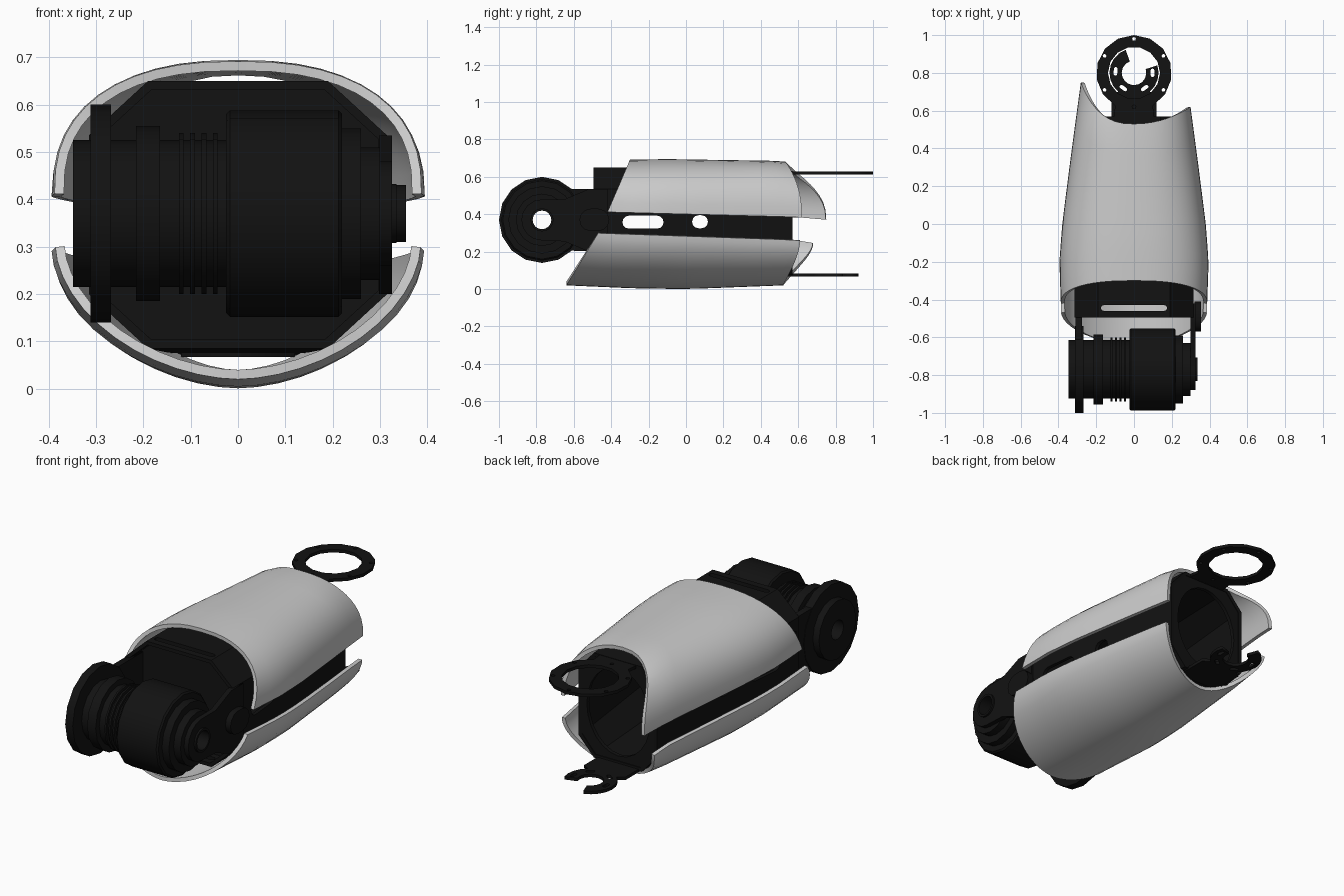
import bpy, bmesh, math
from mathutils import Matrix

if "Cube" in bpy.data.objects:
    bpy.data.objects.remove(bpy.data.objects["Cube"], do_unlink=True)


def material(name, rgb):
    m = bpy.data.materials.new(name)
    m.use_nodes = True
    m.diffuse_color = (*rgb, 1)
    m.node_tree.nodes["Principled BSDF"].inputs["Base Color"].default_value = (*rgb, 1)
    return m


BLACK = material("black metal", (0.006, 0.006, 0.006))
GREY = material("light grey cover", (0.6, 0.6, 0.6))

# local plate axes to model axes
FLAT = Matrix.Identity(4)
SIDE = Matrix(((0, 0, 1, 0), (1, 0, 0, 0), (0, 1, 0, 0), (0, 0, 0, 1)))
FRONT = Matrix(((1, 0, 0, 0), (0, 0, -1, 0), (0, 1, 0, 0), (0, 0, 0, 1)))


def activate(ob):
    bpy.ops.object.select_all(action='DESELECT')
    ob.select_set(True)
    bpy.context.view_layer.objects.active = ob


def apply_modifiers(ob):
    activate(ob)
    for m in list(ob.modifiers):
        bpy.ops.object.modifier_apply(modifier=m.name)


def finish(name, bm, mat):
    me = bpy.data.meshes.new(name)
    bm.to_mesh(me)
    bm.free()
    ob = bpy.data.objects.new(name, me)
    bpy.context.collection.objects.link(ob)
    me.materials.append(mat)
    return ob


def arc(cx, cy, r, a0, a1, n):
    """Points on an arc, angles in degrees, both ends included."""
    return [(cx + r * math.cos(math.radians(a0 + (a1 - a0) * i / n)),
             cy + r * math.sin(math.radians(a0 + (a1 - a0) * i / n))) for i in range(n + 1)]


def circle(cx, cy, r, n=16):
    return arc(cx, cy, r, 0, 360, n)[:-1]


def stadium(cx, cy, length, width, angle=0):
    """Round-ended slot outline."""
    r, d = width / 2, (length - width) / 2
    pts = arc(d, 0, r, -90, 90, 6) + arc(-d, 0, r, 90, 270, 6)
    c, s = math.cos(math.radians(angle)), math.sin(math.radians(angle))
    return [(cx + x * c - y * s, cy + x * s + y * c) for x, y in pts]


def plate(name, loops, lo, hi, axes=FLAT, mat=BLACK):
    """Flat plate: first loop is the outline, the others are holes."""
    cu = bpy.data.curves.new(name, 'CURVE')
    cu.dimensions, cu.fill_mode, cu.extrude = '2D', 'BOTH', (hi - lo) / 2
    for loop in loops:
        sp = cu.splines.new('POLY')
        sp.points.add(len(loop) - 1)
        for p, (x, y) in zip(sp.points, loop):
            p.co = (x, y, 0, 1)
        sp.use_cyclic_u = True
    ob = bpy.data.objects.new(name, cu)
    bpy.context.collection.objects.link(ob)
    activate(ob)
    bpy.ops.object.convert(target='MESH')
    ob = bpy.context.view_layer.objects.active
    ob.name = name
    me = ob.data
    me.transform(axes @ Matrix.Translation((0, 0, (lo + hi) / 2)))
    bm = bmesh.new()
    bm.from_mesh(me)
    bmesh.ops.remove_doubles(bm, verts=bm.verts, dist=1e-5)
    bmesh.ops.recalc_face_normals(bm, faces=bm.faces)
    bm.to_mesh(me)
    bm.free()
    me.materials.clear()
    me.materials.append(mat)
    return ob


def table(y, pts):
    """Linear interpolation through (y, value) points."""
    for (a, va), (b, vb) in zip(pts, pts[1:]):
        if y <= b:
            return va + (vb - va) * max(0, (y - a) / (b - a))
    return pts[-1][1]


# ---- grey covers ----
WIDTH = [(-0.64, 0.38), (-0.2, 0.395), (0, 0.38), (0.3, 0.342), (0.6, 0.302), (0.76, 0.28)]


def cover(name, power, lip, crown, start, end, nu=24, nv=10):
    """Arched cover; a runs across (-1..1), h from lip (0) to crown (1)."""
    bm = bmesh.new()
    grid = []
    for i in range(nu + 1):
        t = math.pi * i / nu
        a = -math.copysign(abs(math.cos(t)) ** (2 / power), math.cos(t))
        h = max(0, math.sin(t)) ** (2 / power)
        row = []
        for j in range(nv + 1):
            y = start(h) + (end(a) - start(h)) * j / nv
            z = table(y, lip) + (table(y, crown) - table(y, lip)) * h
            row.append(bm.verts.new((a * table(y, WIDTH), y, z)))
        grid.append(row)
    for i in range(nu):
        for j in range(nv):
            bm.faces.new((grid[i][j], grid[i][j + 1], grid[i + 1][j + 1], grid[i + 1][j]))
    bm.normal_update()
    bm.faces.ensure_lookup_table()
    outward = 1 if crown[0][1] > lip[0][1] else -1
    if bm.faces[(nu // 2) * nv + 2].normal.z * outward < 0:
        bmesh.ops.reverse_faces(bm, faces=bm.faces)
    ob = finish(name, bm, GREY)
    m = ob.modifiers.new("thickness", 'SOLIDIFY')
    m.thickness, m.offset = 0.02, -1
    apply_modifiers(ob)
    bpy.ops.object.shade_smooth_by_angle(angle=math.radians(35))


cover("upper_cover", 2.4, [(-0.42, 0.412), (0.6, 0.385), (0.75, 0.372)],
      [(-0.4, 0.69), (-0.1, 0.695), (0.52, 0.685), (0.6, 0.66), (0.75, 0.64)],
      lambda h: -0.42 + 0.12 * h,
      lambda a: 0.53 + (0.22 * abs(a) ** 2.5 if a < 0 else 0.09 * a * a))
cover("lower_cover", 1.8, [(-0.5, 0.30), (0.6, 0.262), (0.7, 0.24)],
      [(-0.64, 0.02), (-0.3, 0.005), (0, 0.0), (0.52, 0.02), (0.7, 0.05)],
      lambda h: -0.47 - 0.17 * h,
      lambda a: 0.52 + (0.16 if a < 0 else 0.09) * a * a)


# ---- hollow eight-sided frame ----
def octagon(w, c, z0, z1, d):
    return [(w, z0 + d), (w, z1 - d), (c, z1), (-c, z1),
            (-w, z1 - d), (-w, z0 + d), (-c, z0), (c, z0)]


bm = bmesh.new()
rings = [[bm.verts.new((x, y, z)) for x, z in octagon(*s)] for y, s in (
    (-0.495, (0.315, 0.19, 0.085, 0.65, 0.115)),
    (-0.3, (0.315, 0.19, 0.085, 0.65, 0.115)),
    (0.57, (0.23, 0.14, 0.075, 0.63, 0.10)))]
for r0, r1 in zip(rings, rings[1:]):
    for k in range(8):
        bm.faces.new((r0[k], r0[k - 1], r1[k - 1], r1[k]))
bmesh.ops.recalc_face_normals(bm, faces=bm.faces)
frame = finish("frame", bm, BLACK)
m = frame.modifiers.new("thickness", 'SOLIDIFY')
m.thickness, m.offset = 0.02, -1
cutters = [plate("side_slot_cutter", [stadium(-0.23, 0.358, 0.22, 0.07)], -1, 1, SIDE),
           plate("side_hole_cutter", [stadium(0.075, 0.36, 0.085, 0.07)], -1, 1, SIDE),
           plate("pin_hole_cutter", [circle(-0.465, 0.46, 0.01, 8)], -1, 1, SIDE),
           plate("top_slot_cutter", [stadium(0, -0.445, 0.35, 0.03)], -1, 1, FLAT)]
for c in cutters:
    c.hide_render = True
    b = frame.modifiers.new("cut", 'BOOLEAN')
    b.object, b.operation, b.solver = c, 'DIFFERENCE', 'EXACT'
apply_modifiers(frame)
for c in cutters:
    bpy.data.objects.remove(c, do_unlink=True)

# frame bulkheads
plate("front_bulkhead", [octagon(0.305, 0.185, 0.095, 0.64, 0.115)], 0.38, 0.40, FRONT)
plate("rear_bulkhead", [octagon(0.225, 0.135, 0.08, 0.625, 0.10),
                        [(x, 0.35 + y * 1.25) for x, y in circle(0, 0, 0.185, 24)]],
      -0.565, -0.545, FRONT)

# ---- rear mounting ring and fork ----
ring_holes = [circle(*p, 0.01, 8) for p in arc(0, 0.8, 0.18, 30, 330, 5)]
plate("rear_ring", [arc(0, 0.8, 0.2, -60, 240, 12) + [(-0.11, 0.53), (0.11, 0.53)],
                    circle(0, 0.8, 0.138, 14)] + ring_holes, 0.612, 0.628)
fork = (arc(0, 0.8, 0.13, 110, 230, 7) + [(-0.12, 0.68), (-0.12, 0.5), (0.12, 0.5), (0.12, 0.68)]
        + arc(0, 0.8, 0.13, 310, 378, 4) + arc(0, 0.8, 0.065, 378, 110, 12))
slots = [stadium(0.098 * math.cos(math.radians(a)), 0.8 + 0.098 * math.sin(math.radians(a)),
                 0.045, 0.02, a + 90) for a in (175, 235, 305, 0)]
plate("rear_fork", [fork] + slots, 0.067, 0.083)

# ---- front joint: bored discs on a sideways axle ----
JY, JZ = -0.77, 0.37


def disc(name, x0, x1, r, n=16, bevel=0.0):
    """Bored disc along x with optional chamfered rims."""
    profile = [(x0, 0.05), (x0, r - bevel), (x0 + bevel, r), (x1 - bevel, r), (x1, r - bevel), (x1, 0.05)]
    if bevel == 0:
        profile = [profile[i] for i in (0, 1, 4, 5)]
    bm = bmesh.new()
    loops = [[bm.verts.new((x, JY + q * math.cos(2 * math.pi * k / n), JZ + q * math.sin(2 * math.pi * k / n)))
              for k in range(n)] for x, q in profile]
    for i in range(len(loops)):
        a, b = loops[i - 1], loops[i]
        for k in range(n):
            bm.faces.new((a[k - 1], a[k], b[k], b[k - 1]))
    bmesh.ops.recalc_face_normals(bm, faces=bm.faces)
    ob = finish(name, bm, BLACK)
    activate(ob)
    bpy.ops.object.shade_smooth_by_angle(angle=math.radians(30))


disc("outer_hub", -0.348, -0.308, 0.155)
disc("joint_flange", -0.312, -0.268, 0.23)
disc("inner_hub", -0.27, -0.215, 0.155)
disc("bearing_collar", -0.215, -0.165, 0.185)
disc("motor_core", -0.17, -0.02, 0.155)
for i in range(4):
    disc(f"cooling_fin_{i + 1}", -0.125 + i * 0.024, -0.115 + i * 0.024, 0.17)
disc("motor_drum", -0.025, 0.22, 0.218, bevel=0.008)
disc("drum_step", 0.22, 0.26, 0.18)
disc("end_hub", 0.26, 0.30, 0.14)
disc("end_cap", 0.325, 0.335, 0.062)

# ---- arms joining the joint to the frame ----
bore = circle(JY, JZ, 0.05)
plate("right_arm", [arc(JY, JZ, 0.165, 90, 270, 8) + [(-0.6, 0.205), (-0.4, 0.2), (-0.4, 0.535), (-0.6, 0.535)],
                    bore], -0.31, -0.275, SIDE)
plate("left_arm", [arc(JY, JZ, 0.11, 90, 270, 8) + [(-0.65, 0.255), (-0.52, 0.2), (-0.42, 0.2),
                   (-0.42, 0.535), (-0.52, 0.535), (-0.65, 0.48)], bore], 0.298, 0.325, SIDE)
plate("left_arm_boss", [stadium(-0.49, 0.37, 0.16, 0.12)], 0.32, 0.355, SIDE)
